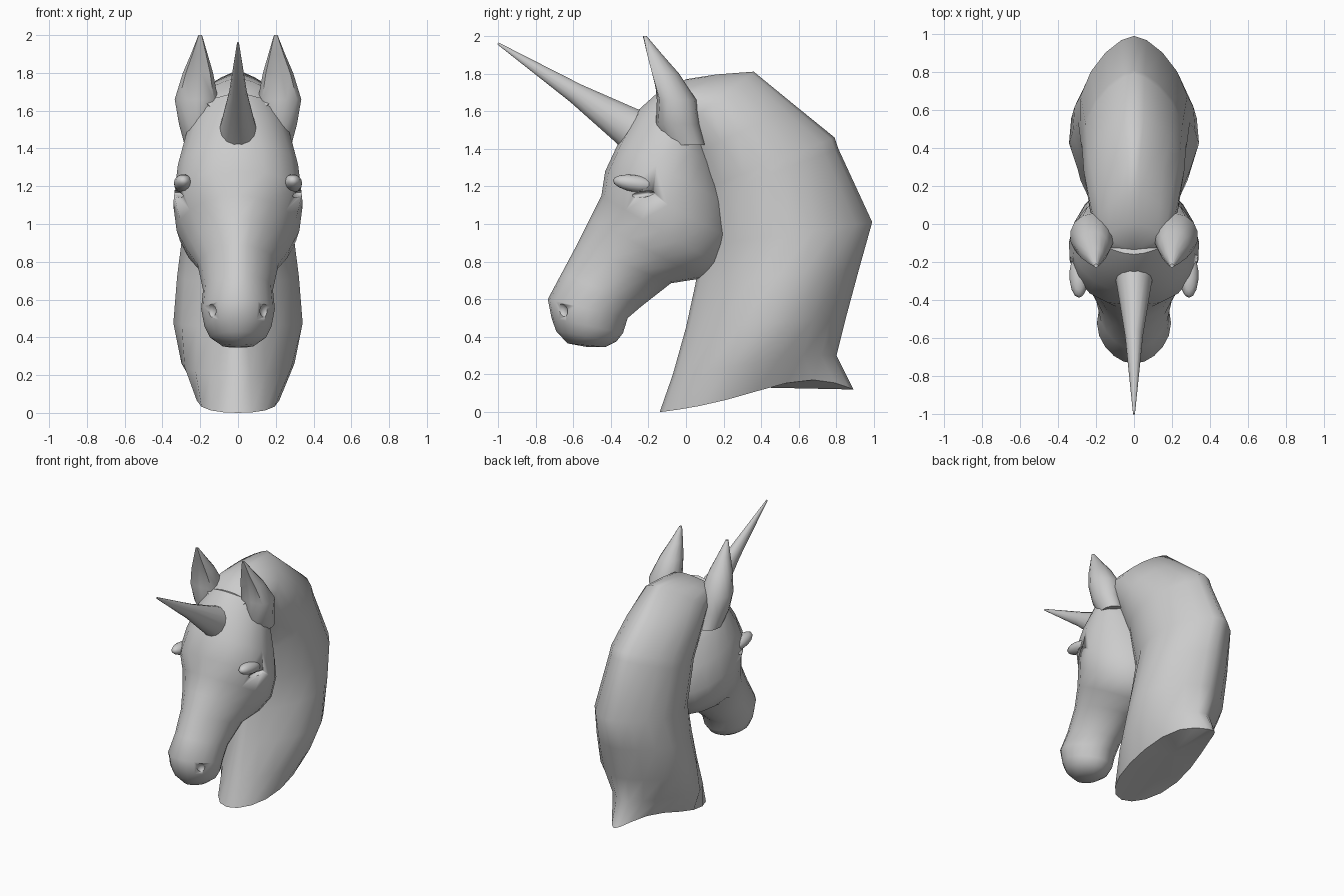
import bpy, bmesh
from math import sin, cos, pi, radians
from mathutils import Vector, Matrix

if "Cube" in bpy.data.objects:
    bpy.data.objects.remove(bpy.data.objects["Cube"])


def make_object(name, rings, tip=None, base=None, angle=48):
    """Skin a list of closed rings, closing the ends with fans or flat caps."""
    bm = bmesh.new()
    loops = [[bm.verts.new(p) for p in r] for r in rings]
    n = len(loops[0])
    for a, b in zip(loops, loops[1:]):
        for i in range(n):
            bm.faces.new((a[i], a[(i + 1) % n], b[(i + 1) % n], b[i]))
    for loop, point in ((loops[0], base), (loops[-1], tip)):
        if point is None:
            bm.faces.new(loop)
        else:
            v = bm.verts.new(point)
            for i in range(n):
                bm.faces.new((loop[i], loop[(i + 1) % n], v))
    bmesh.ops.recalc_face_normals(bm, faces=bm.faces)
    return finish(name, bm, angle)


def finish(name, bm, angle=48):
    me = bpy.data.meshes.new(name)
    bm.to_mesh(me)
    bm.free()
    ob = bpy.data.objects.new(name, me)
    bpy.context.collection.objects.link(ob)
    bpy.ops.object.select_all(action='DESELECT')
    ob.select_set(True)
    bpy.context.view_layer.objects.active = ob
    bpy.ops.object.shade_smooth_by_angle(angle=radians(angle))
    return ob


def section(fy, fz, by, bz, hw, p, q, bend=0.0, n=20):
    """Ring between a front and a back point; p shifts the widest spot, q squares it."""
    pts = []
    for i in range(n):
        a = 2 * pi * i / n
        t = (1 - cos(a)) / 2
        x = hw * max(0.0, sin(pi * t ** p)) ** q * (1 if a < pi else -1)
        if i in (0, n // 2):
            x = 0.0
        z = fz + (bz - fz) * t + bend * sin(pi * t ** 2.2)
        pts.append((x, fy + (by - fy) * t, z))
    return pts


def ellipsoid(name, loc, radii, tilt=0.0):
    bm = bmesh.new()
    m = (Matrix.Translation(loc) @ Matrix.Rotation(tilt, 4, 'X')
         @ Matrix.Diagonal((*radii, 1)))
    bmesh.ops.create_uvsphere(bm, u_segments=14, v_segments=8, radius=1, matrix=m)
    return finish(name, bm, 60)


# neck with arched mane crest: front y,z, back y,z, half width, p, q, bend
neck = [
    (-0.14, 0.00, 0.89, 0.12, 0.22, 0.75, 0.65, 0.08),
    (-0.07, 0.20, 0.80, 0.30, 0.30, 0.95, 0.65, 0.02),
    (0.00, 0.45, 0.85, 0.50, 0.345, 1.15, 0.65),
    (0.05, 0.68, 0.92, 0.76, 0.325, 1.15, 0.62),
    (0.08, 0.88, 0.99, 1.01, 0.295, 1.1, 0.6),
    (0.05, 1.12, 0.81, 1.40, 0.28, 1.0, 0.62),
    (0.04, 1.16, 0.79, 1.46, 0.275, 1.0, 0.62),
    (-0.02, 1.34, 0.58, 1.63, 0.265, 0.95, 0.62),
    (-0.08, 1.47, 0.36, 1.81, 0.24, 0.85, 0.75),
    (-0.14, 1.54, 0.16, 1.795, 0.21, 0.85, 0.7),
    (-0.20, 1.58, 0.00, 1.77, 0.18, 0.9, 0.6),
]
make_object("neck_and_mane", [section(*s) for s in neck],
            base=(0, 0.42, 0.13), tip=(0, -0.14, 1.68))

# head from muzzle to poll
head_rows = [
    (-0.63, 0.365, -0.43, 0.345, 0.085, 1.0, 0.55),
    (-0.69, 0.43, -0.37, 0.375, 0.15, 1.0, 0.5),
    (-0.715, 0.50, -0.335, 0.42, 0.178, 1.0, 0.48),
    (-0.735, 0.60, -0.31, 0.50, 0.195, 1.0, 0.5),
    (-0.66, 0.74, -0.24, 0.56, 0.185, 1.0, 0.52),
    (-0.58, 0.89, -0.08, 0.685, 0.215, 1.05, 0.52),
    (-0.51, 1.03, 0.08, 0.71, 0.275, 1.05, 0.5),
    (-0.45, 1.15, 0.18, 0.78, 0.325, 1.0, 0.48),
    (-0.43, 1.28, 0.24, 0.92, 0.345, 0.85, 0.45),
    (-0.36, 1.43, 0.23, 1.10, 0.325, 0.85, 0.5),
    (-0.26, 1.60, 0.18, 1.28, 0.285, 0.95, 0.55),
    (-0.16, 1.69, 0.12, 1.46, 0.23, 1.0, 0.55),
]
head = make_object("head", [section(*s) for s in head_rows],
                   base=(0, -0.53, 0.347), tip=(0, 0.0, 1.65))

# horn
tip, root = Vector((0, -1.0, 1.96)), Vector((0, -0.25, 1.48))
axis = (tip - root).normalized()
up = axis.cross(Vector((1, 0, 0)))
ring = lambda c, r: [c + r * (cos(2 * pi * i / 14) * Vector((0.85, 0, 0))
                              + sin(2 * pi * i / 14) * up) for i in range(14)]
make_object("horn", [ring(root, 0.125), ring(root + axis * 0.08, 0.108),
                     ring(root + axis * 0.40, 0.056), ring(tip, 0.006)])

# ears with scooped fronts, eyelids, and cutters for eye slits and nostrils
ear_rows = [(0.215, 0.0, 1.42, 0.07, 0.10, 1.0), (0.22, -0.045, 1.53, 0.095, 0.115, 1.0),
            (0.22, -0.065, 1.66, 0.118, 0.12, 0.75), (0.212, -0.125, 1.80, 0.082, 0.088, 0.5),
            (0.205, -0.175, 1.90, 0.045, 0.05, 0.55), (0.20, -0.22, 2.0, 0.010, 0.010, 1.0)]
for s, side in ((1, "right"), (-1, "left")):
    rings = []
    for cx, cy, z, rx, ry, scoop in ear_rows:
        pts = []
        for i in range(14):
            a = 2 * pi * i / 14
            k = scoop if i in (0, 1, 13) else 1.0
            dx, dy = sin(a) * rx * k, -cos(a) * ry * k
            pts.append((s * (cx + dx), cy + dy, z))
        rings.append(pts)
    make_object(side + "_ear", rings)
    ellipsoid(side + "_brow", (s * 0.29, -0.27, 1.215), (0.05, 0.12, 0.045), -0.15)
    cutters = [
        ellipsoid(side + "_eye_cutter", (s * 0.33, -0.25, 1.155), (0.045, 0.085, 0.018), 0.15),
        ellipsoid(side + "_nostril_cutter", (s * 0.15, -0.665, 0.54), (0.035, 0.035, 0.042), 0.5)]
    for c in cutters:
        c.hide_render = True
        c.display_type = 'WIRE'
        mod = head.modifiers.new("cut", 'BOOLEAN')
        mod.operation = 'DIFFERENCE'
        mod.solver = 'EXACT'
        mod.object = c
